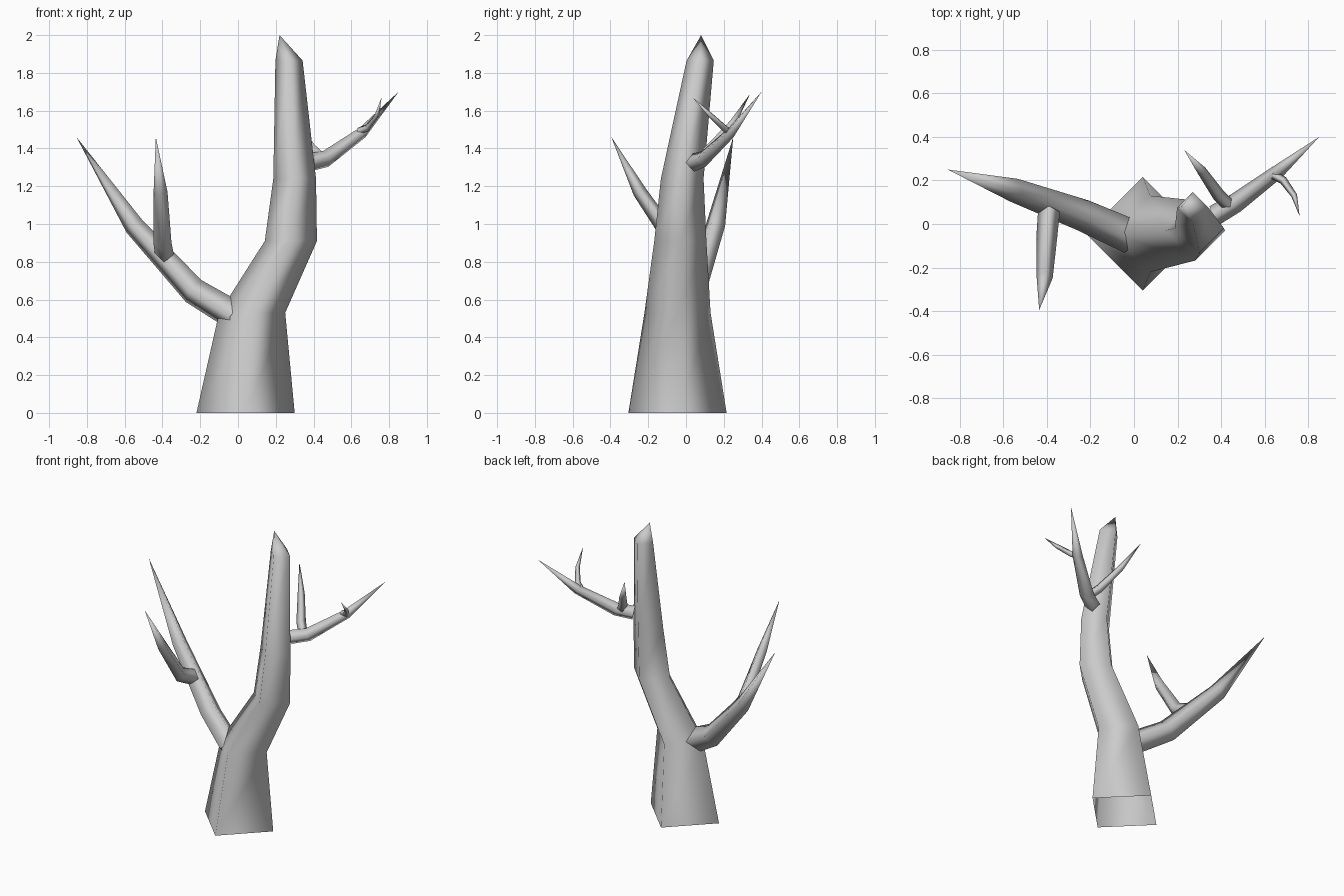
import bpy, bmesh
from mathutils import Vector

if "Cube" in bpy.data.objects:
    bpy.data.objects.remove(bpy.data.objects["Cube"])

UP = Vector((0, 0, 1))


def limb(name, path, tip, level=False):
    """Four-sided open tube through (x, y, z, radius) rings, ending in a point."""
    centres = [Vector(p[:3]) for p in path] + [Vector(tip)]
    bm = bmesh.new()
    rings = []
    for i, p in enumerate(path):
        ahead = (centres[i + 1] - centres[i]).normalized()
        behind = (centres[i] - centres[i - 1]).normalized() if i else ahead
        t = (ahead + behind).normalized()
        if level:
            side, up = Vector((1, 0, 0)), Vector((0, 1, 0))
        else:
            side = t.cross(UP).normalized()
            up = side.cross(t)
        rings.append([bm.verts.new(centres[i] + d * p[3])
                      for d in (side, up, -side, -up)])
    for a, b in zip(rings, rings[1:]):
        for k in range(4):
            n = (k + 1) % 4
            bm.faces.new((a[k], a[n], b[n], b[k]))
    point = bm.verts.new(tip)
    for k in range(4):
        bm.faces.new((rings[-1][k], rings[-1][(k + 1) % 4], point))
    bmesh.ops.recalc_face_normals(bm, faces=bm.faces)
    for f in bm.faces:
        f.smooth = True
    mesh = bpy.data.meshes.new(name)
    bm.to_mesh(mesh)
    bm.free()
    bpy.context.collection.objects.link(bpy.data.objects.new(name, mesh))


# Trunk, open at the bottom, bending to the right
limb("trunk", [(0.04, -0.045, 0, 0.26), (0.075, -0.045, 0.53, 0.175),
               (0.28, -0.03, 0.91, 0.138), (0.30, -0.02, 1.24, 0.113),
               (0.27, 0.075, 1.865, 0.072)], (0.22, 0.08, 2.0), level=True)

# Large left branch and its forward twig
limb("left_branch", [(-0.01, -0.06, 0.51, 0.08), (-0.235, 0.04, 0.645, 0.073),
                     (-0.55, 0.155, 0.99, 0.055)], (-0.855, 0.25, 1.46))
limb("left_twig", [(-0.39, 0.06, 0.84, 0.05), (-0.40, -0.06, 0.90, 0.048),
                   (-0.41, -0.245, 1.17, 0.037)], (-0.435, -0.395, 1.46))

# Upper right branch with a back twig and a front twig
limb("right_branch", [(0.37, 0.04, 1.325, 0.048), (0.465, 0.095, 1.345, 0.045),
                      (0.66, 0.24, 1.485, 0.032)], (0.85, 0.40, 1.70))
limb("right_back_twig", [(0.43, 0.09, 1.36, 0.03), (0.39, 0.13, 1.40, 0.03),
                         (0.31, 0.245, 1.53, 0.022)], (0.23, 0.34, 1.69))
limb("right_front_twig", [(0.64, 0.225, 1.49, 0.02), (0.685, 0.20, 1.51, 0.019),
                          (0.735, 0.13, 1.575, 0.014)], (0.76, 0.035, 1.67))
